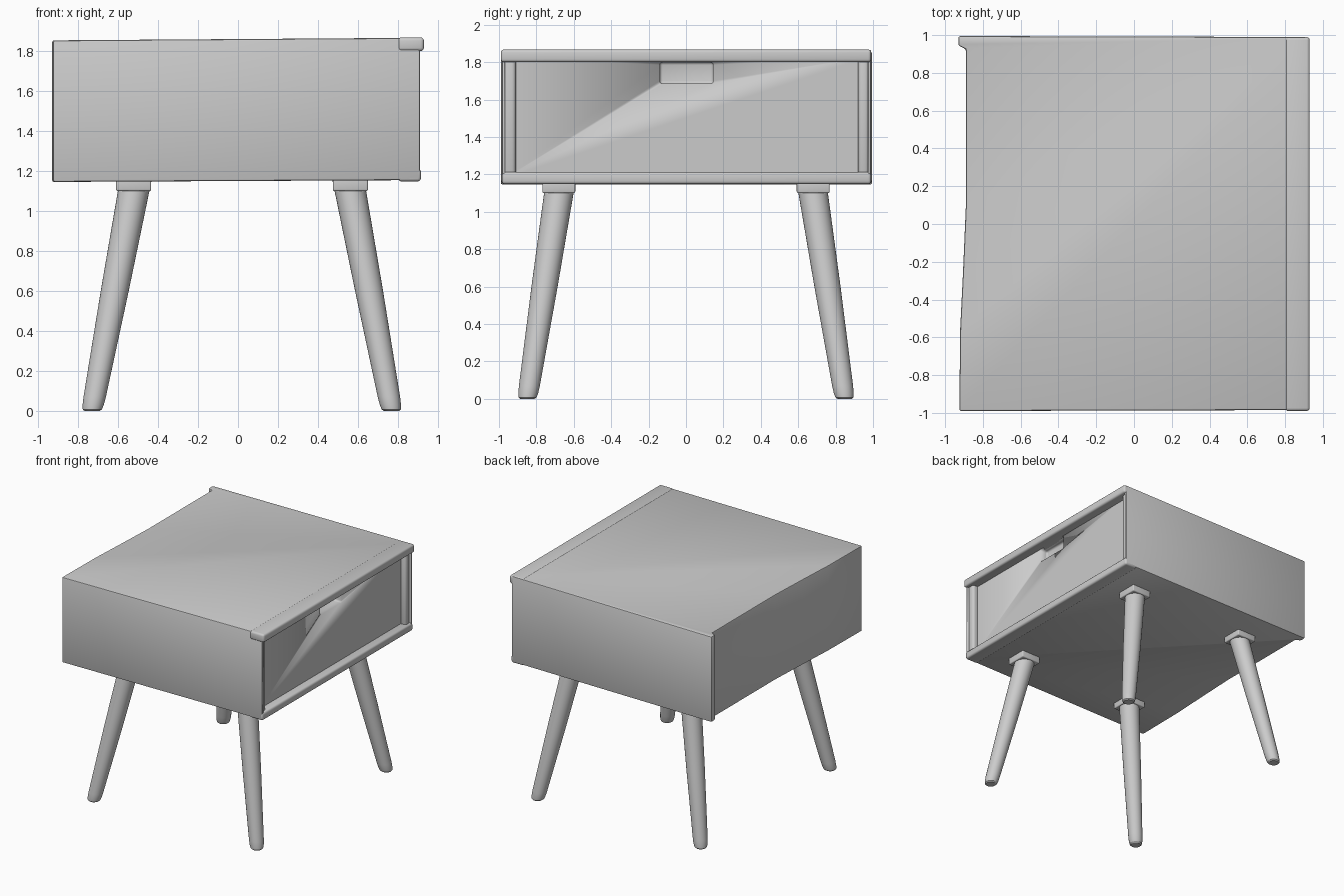
import bpy, bmesh
from math import cos, sin, pi

if "Cube" in bpy.data.objects:
    bpy.data.objects.remove(bpy.data.objects["Cube"])


def finish(name, bm, bevel=0.0, segments=3):
    bmesh.ops.recalc_face_normals(bm, faces=bm.faces[:])
    mesh = bpy.data.meshes.new(name)
    bm.to_mesh(mesh)
    bm.free()
    ob = bpy.data.objects.new(name, mesh)
    bpy.context.collection.objects.link(ob)
    bpy.ops.object.select_all(action='DESELECT')
    bpy.context.view_layer.objects.active = ob
    ob.select_set(True)
    if bevel:
        mod = ob.modifiers.new("Bevel", 'BEVEL')
        mod.width, mod.segments, mod.limit_method = bevel, segments, 'ANGLE'
        bpy.ops.object.modifier_apply(modifier=mod.name)
    bpy.ops.object.shade_smooth_by_angle()
    return ob


def box(name, x, y, z, bevel=0.0):
    bm = bmesh.new()
    bmesh.ops.create_cube(bm, size=1)
    for v in bm.verts:
        for i, (lo, hi) in enumerate((x, y, z)):
            v.co[i] = lo if v.co[i] < 0 else hi
    return finish(name, bm, bevel)


def cut(ob, cutter):
    mod = ob.modifiers.new("Cut", 'BOOLEAN')
    mod.operation, mod.object, mod.solver = 'DIFFERENCE', cutter, 'EXACT'
    bpy.context.view_layer.objects.active = ob
    bpy.ops.object.modifier_apply(modifier=mod.name)
    bpy.data.objects.remove(cutter)


# Cabinet: plan outline with a bowed back and a corner flange, slightly tilted
outline = [(-0.93, 0.995), (-0.93, 0.945), (-0.89, 0.925), (-0.89, 0.1),
           (-0.905, -0.25), (-0.92, -0.55), (-0.925, -0.99),
           (0.91, -0.985), (0.91, 0.99)]
bm = bmesh.new()
base = bm.faces.new([bm.verts.new((x, y, 1.15 + 0.005 * x)) for x, y in outline])
ext = bmesh.ops.extrude_face_region(bm, geom=[base])
for v in ext["geom"]:
    if isinstance(v, bmesh.types.BMVert):
        v.co.z = 1.86 + 0.007 * v.co.x
cabinet = finish("cabinet", bm, 0.01, 2)

# Recess that leaves the drawer face, then the finger pull pocket
cut(cabinet, box("recess_cutter", (0.85, 1.1), (-0.968, 0.972), (1.18, 1.83)))
cut(cabinet, box("pull_cutter", (0.78, 1.0), (-0.14, 0.145), (1.685, 1.80), 0.015))

# Rounded rails framing the drawer
box("top_rail", (0.80, 0.93), (-0.99, 0.99), (1.80, 1.868), 0.016)
box("bottom_rail", (0.80, 0.915), (-0.985, 0.99), (1.148, 1.212), 0.016)
box("left_rail", (0.83, 0.895), (-0.975, -0.91), (1.19, 1.82), 0.02)
box("right_rail", (0.83, 0.895), (0.92, 0.978), (1.19, 1.82), 0.02)

# Splayed tapered legs with square mounting collars
rings = [(0.0, 0.038), (0.008, 0.048), (0.03, 0.053), (0.07, 0.056),
         (0.6, 0.070), (1.16, 0.080)]
SIDES = 32


def leg(name, foot, top):
    bm = bmesh.new()
    loops = []
    for z, r in rings:
        t = z / 1.1
        cx, cy = (foot[i] + (top[i] - foot[i]) * t for i in (0, 1))
        loops.append([bm.verts.new((cx + r * cos(2 * pi * k / SIDES),
                                    cy + r * sin(2 * pi * k / SIDES), z))
                      for k in range(SIDES)])
    for a, b in zip(loops, loops[1:]):
        for k in range(SIDES):
            n = (k + 1) % SIDES
            bm.faces.new((a[k], a[n], b[n], b[k]))
    bm.faces.new(loops[0])
    bm.faces.new(loops[-1])
    finish(name, bm)
    x, y = top
    box(name + "_collar", (x - 0.088, x + 0.088), (y - 0.088, y + 0.088),
        (1.10, 1.165), 0.008)


for side, sy in (("front", -1), ("back", 1)):
    leg(side + "_left_leg", (-0.73, 0.848 * sy), (-0.522, 0.68 * sy))
    leg(side + "_right_leg", (0.768, 0.848 * sy), (0.562, 0.68 * sy))
